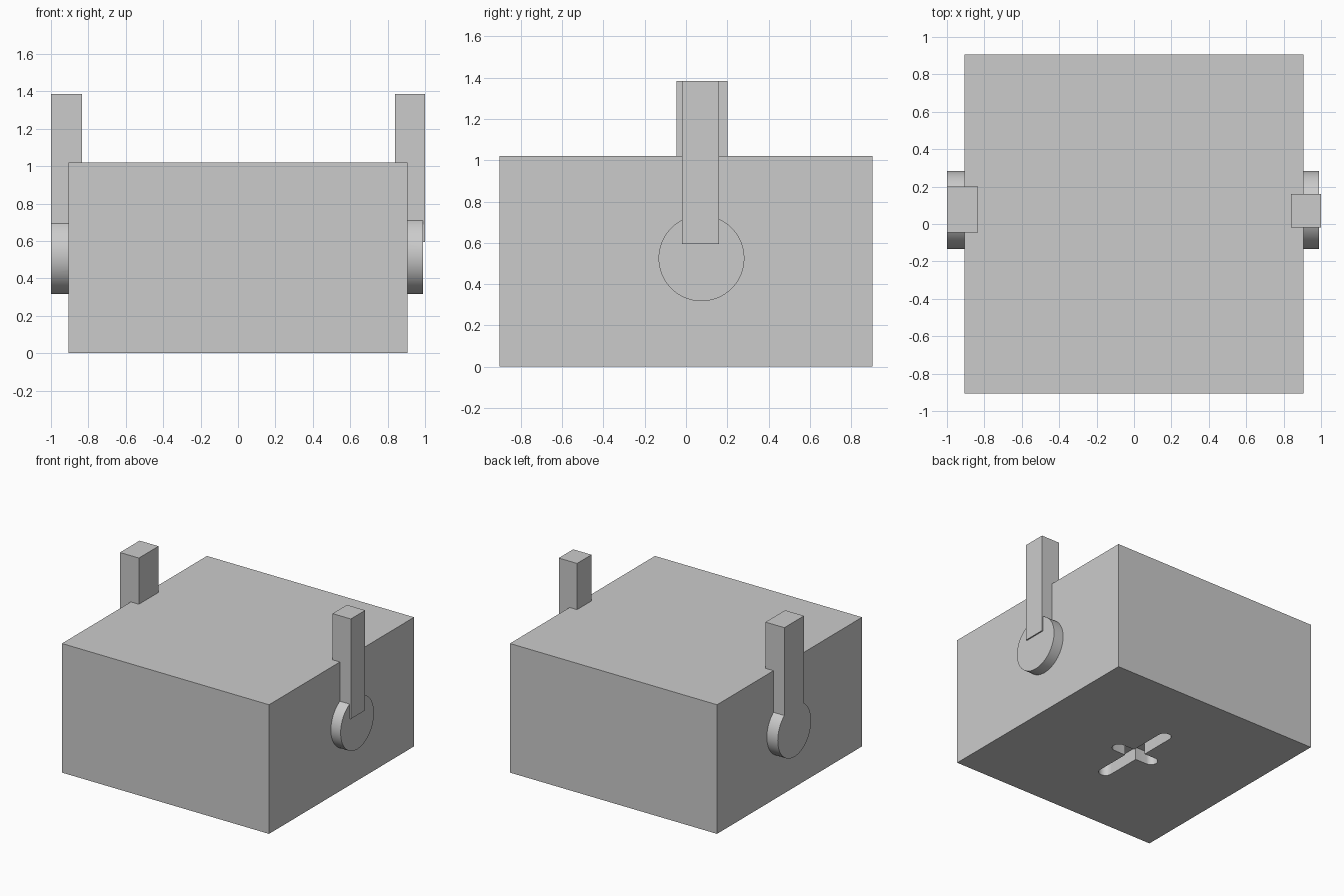
import bpy, math
from mathutils import Matrix

if "Cube" in bpy.data.objects:
    bpy.data.objects.remove(bpy.data.objects["Cube"])

grey = bpy.data.materials.new("plain grey")
grey.diffuse_color = (0.6, 0.6, 0.6, 1)
grey.use_nodes = True
grey.node_tree.nodes["Principled BSDF"].inputs["Base Color"].default_value = grey.diffuse_color


def box(name, lo, hi):
    """Axis-aligned block between two corners."""
    size = [b - a for a, b in zip(lo, hi)]
    mid = [(a + b) / 2 for a, b in zip(lo, hi)]
    bpy.ops.mesh.primitive_cube_add(size=1)
    ob = bpy.context.object
    ob.name = name
    ob.data.transform(Matrix.Translation(mid) @ Matrix.Diagonal((*size, 1)))
    ob.data.materials.append(grey)
    return ob


def cylinder(name, centre, radius, depth, axis="Z", sides=32):
    bpy.ops.mesh.primitive_cylinder_add(vertices=sides, radius=radius, depth=depth)
    ob = bpy.context.object
    ob.name = name
    turn = Matrix.Rotation(math.pi / 2, 4, "Y") if axis == "X" else Matrix()
    ob.data.transform(Matrix.Translation(centre) @ turn)
    ob.data.materials.append(grey)
    return ob


def combine(target, tool, operation):
    """Apply a boolean and remove the tool."""
    mod = target.modifiers.new("combine", "BOOLEAN")
    mod.operation, mod.object, mod.solver = operation, tool, "EXACT"
    bpy.context.view_layer.objects.active = target
    bpy.ops.object.modifier_apply(modifier=mod.name)
    bpy.data.objects.remove(tool)


def smooth(ob):
    bpy.ops.object.select_all(action="DESELECT")
    ob.select_set(True)
    bpy.context.view_layer.objects.active = ob
    bpy.ops.object.shade_smooth_by_angle(angle=math.radians(30))


# Main block
W, H = 0.905, 1.02
body = box("body", (-W, -W, 0), (W, W, H))

# Cross-shaped mounting slot with rounded ends in the underside
R, DEPTH, CY = 0.05, 0.1, 0.01
for dx, dy in ((0, 0.33), (0.15, 0)):
    slot = box("slot_cutter", (-dx - R * (dx == 0), CY - dy - R * (dy == 0), -DEPTH),
               (dx + R * (dx == 0), CY + dy + R * (dy == 0), DEPTH))
    for s in (-1, 1):
        end = cylinder("slot_end", (s * dx, CY + s * dy, 0), R, 2 * DEPTH, sides=24)
        combine(slot, end, "UNION")
    combine(body, slot, "DIFFERENCE")
smooth(body)

# Side levers: round hub on the wall with an upright post hooked over the top
for name, s, hub_x, inner_x, y0, y1 in (("right_lever", 1, 0.99, 0.84, -0.02, 0.16),
                                        ("left_lever", -1, 1.0, 0.835, -0.045, 0.2)):
    hub = cylinder(name, (s * (W + hub_x) / 2, 0.075, 0.525), 0.208, hub_x - W, "X", 64)
    post = box("post", (min(s, s * inner_x), y0, 0.595), (max(s, s * inner_x), y1, 1.385))
    combine(hub, post, "UNION")
    # trim the part of the post hidden inside the main block
    trim = box("trim", (-W, -W, 0), (W, W, H))
    combine(hub, trim, "DIFFERENCE")
    smooth(hub)
